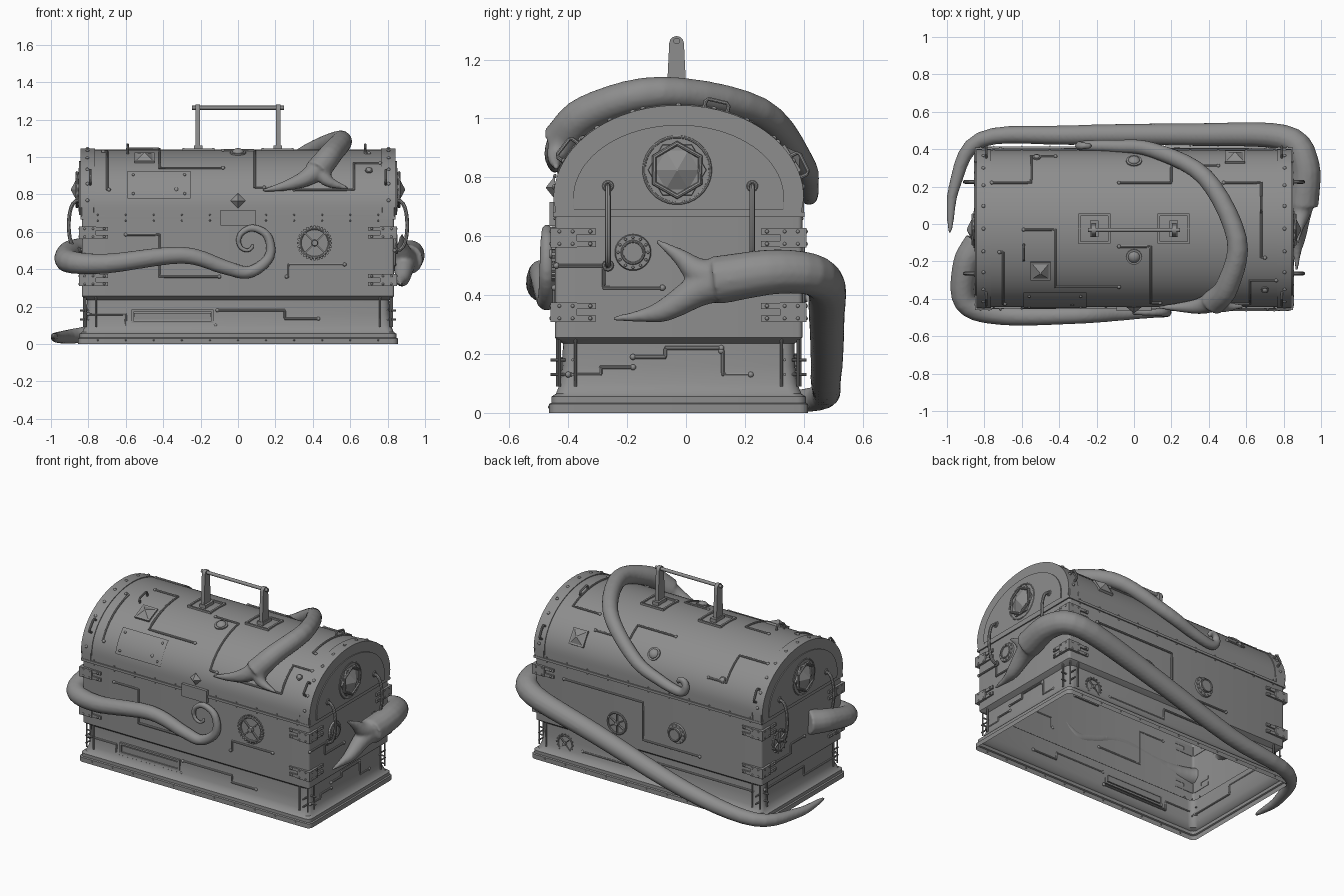
import bpy, bmesh
from math import sin, cos, pi, acos, radians, tau
from mathutils import Matrix, Vector as V

if "Cube" in bpy.data.objects:
    bpy.data.objects.remove(bpy.data.objects["Cube"])

CY, HX, HY, LZ, LB = -.025, .835, .42, .73, .31   # chest centre/half sizes, lid ellipse
SIGNS = (-1, 1)
move = lambda *p: Matrix.Translation(p)
spin = lambda a: Matrix.Rotation(a, 4, 'Z')
iron = bpy.data.materials.new('dark_iron')
iron.diffuse_color = (.27, .27, .27, 1)
iron.use_nodes = True
iron.node_tree.nodes["Principled BSDF"].inputs["Base Color"].default_value = iron.diffuse_color

def finish(name, bm, angle=35):
    bmesh.ops.recalc_face_normals(bm, faces=bm.faces)
    for f in bm.faces:
        f.smooth = True
    me = bpy.data.meshes.new(name)
    bm.to_mesh(me)
    bm.free()
    me.set_sharp_from_angle(angle=radians(angle))
    me.materials.append(iron)
    ob = bpy.data.objects.new(name, me)
    bpy.context.collection.objects.link(ob)
    return ob

def frame(p, x, z):
    x, z = V(x).normalized(), V(z).normalized()
    return move(*p) @ Matrix((x, z.cross(x), z)).transposed().to_4x4()

def at(side, a, b, d=0):
    """Frame on a chest face, local z pointing outward."""
    if side == 'front': return frame((a, CY - HY - d, b), (1, 0, 0), (0, -1, 0))
    if side == 'back': return frame((a, CY + HY + d, b), (-1, 0, 0), (0, 1, 0))
    if side == 'right': return frame((HX + d, a, b), (0, 1, 0), (1, 0, 0))
    if side == 'left': return frame((-HX - d, a, b), (0, -1, 0), (-1, 0, 0))
    t = acos(max(-1, min(1, (CY - b) / HY)))          # lid: a = x, b = y
    n = V((0, -cos(t) / HY, sin(t) / LB)).normalized()
    return frame(V((a, CY - HY * cos(t), LZ + LB * sin(t))) + n * d, (1, 0, 0), n)

def box(bm, M, sx, sy, sz):
    bmesh.ops.create_cube(bm, size=1, matrix=M @ Matrix.Diagonal((sx, sy, sz, 1)))

def cyl(bm, M, r1, r2, h, n=24):
    bmesh.ops.create_cone(bm, cap_ends=True, segments=n, radius1=r1, radius2=r2, depth=h, matrix=M @ move(0, 0, h / 2))

def dome(bm, M, r, h, n=8):
    bmesh.ops.create_uvsphere(bm, u_segments=n, v_segments=max(6, n // 2), radius=1, matrix=M @ Matrix.Diagonal((r, r, h, 1)))

def bridge(bm, A, B, closed=True):
    for k in range(len(A) if closed else len(A) - 1):
        j = (k + 1) % len(A)
        bm.faces.new((A[k], A[j], B[j], B[k]))

def tube(bm, pts, radii, n=8, closed=False):
    m, rings, side = len(pts), [], None
    for i, p in enumerate(pts):
        a = pts[i - 1] if i or closed else p
        b = pts[(i + 1) % m] if i < m - 1 or closed else p
        t = (b - a).normalized()
        side = t.orthogonal() if side is None else side - t * side.dot(t)
        side.normalize()
        up = t.cross(side)
        r = radii[i] if isinstance(radii, list) else radii
        rings.append([bm.verts.new(p + (side * cos(tau * k / n) + up * sin(tau * k / n)) * r) for k in range(n)])
    for i in range(m if closed else m - 1):
        bridge(bm, rings[i], rings[(i + 1) % m])
    if not closed:
        bm.faces.new(rings[0])
        bm.faces.new(rings[-1])

def ring(bm, M, R, r, n=32, h=0):
    tube(bm, [M @ V((R * cos(tau * i / n), R * sin(tau * i / n), h)) for i in range(n)], r, 8, True)

# base and body: one open-bottomed loft of rounded rectangles, rows of (z, outset, corner radius)
bm, prev = bmesh.new(), None
for z, o, r in ((0, .02, .03), (.03, .02, .03), (.034, .012, .03), (.055, .012, .03), (.065, -.003, .04), (.1, -.017, .04),
                (.16, -.025, .04), (.235, -.027, .04), (.25, -.006, .015), (.256, 0, .015), (.69, 0, .015)):
    loop = []
    for q, (sx, sy) in enumerate(((1, 1), (-1, 1), (-1, -1), (1, -1))):
        for k in range(5):
            a = (q + k / 4) * pi / 2
            loop.append(bm.verts.new((sx * (HX + o - r) + r * cos(a), CY + sy * (HY + o - r) + r * sin(a), z)))
    if prev:
        bridge(bm, prev, loop)
    prev = loop
finish('chest_body', bm)

# domed lid, raised end bands, end panels
def arch(name, x0, x1, grow, z0, bev):
    bm = bmesh.new()
    arc = [(-(HY + grow) * cos(pi * k / 40), LZ + (LB + grow) * sin(pi * k / 40)) for k in range(41)]
    prof = [(arc[0][0], z0)] + arc + [(arc[-1][0], z0)]
    A, B = [[bm.verts.new((x, CY + y, z)) for y, z in prof] for x in (x0, x1)]
    bridge(bm, A, B, False)
    caps = [bm.faces.new(A), bm.faces.new(B)]
    bmesh.ops.bevel(bm, geom=[e for c in caps for e in c.edges if not e.is_boundary], offset=bev, segments=2, affect='EDGES')
    finish(name, bm)
arch('lid', -HX, HX, 0, .68, .01)
for s, nm in ((-1, 'left'), (1, 'right')):
    arch(nm + '_lid_band', s * .765, s * .843, .005, .68, .008)
    arch(nm + '_end_panel', s * .8, s * .849, -.062, .69, .003)

# seam strip around the lid joint
bm = bmesh.new()
for s in SIGNS:
    box(bm, move(0, CY + s * HY, .674), 1.68, .014, .016)
    box(bm, move(s * HX, CY, .674), .016, .85, .016)
finish('seam_strip', bm)

# rivets on bands, seam and foot
bm = bmesh.new()
for k in range(11):
    for s in SIGNS:
        dome(bm, at('lid', s * .805, CY - HY * cos(.12 + .29 * k), .006), .01, .007)
    for side in ('front', 'back'):
        for z, d in ((.02, .019), (.66, 0), (.69, 0)):
            dome(bm, at(side, (k - 5) * .15, z, d), .005, .005)
finish('rivets', bm)

# corner clamps (wrapped plates with a buckle), base rods and side pegs
bm = bmesh.new()
for sx in SIGNS:
    for sy in SIGNS:
        for z in (.342, .595):
            for face, u, w in (('front' if sy < 0 else 'back', sx * .85, sx), ('right' if sx > 0 else 'left', CY + sy * .435, sy)):
                box(bm, at(face, u - w * .045, z, .006), .09, .065, .018)
                for dz in (-.021, .021):
                    box(bm, at(face, u - w * .08, z + dz, .004), .15, .02, .012)
                    for k in (.03, .075, .135):
                        dome(bm, at(face, u - w * k, z + dz, .012), .007, .007)
        for x, y in ((.76, .412), (.825, .35), (.815, .405)):
            cyl(bm, move(sx * x, CY + sy * y, .09), .005, .005, .17, 8)
        for z in (.13, .18):
            cyl(bm, frame((sx * .8, CY + sy * .36, z), (0, 1, 0), (sx, 0, 0)), .005, .005, .045, 8)
            cyl(bm, frame((sx * .8, CY + sy * .385, z), (1, 0, 0), (0, sy, 0)), .005, .005, .05, 8)
finish('corner_clamps', bm)

# carrying handle with socket frames
bm = bmesh.new()
for s in SIGNS:
    for d in SIGNS:
        box(bm, move(s * .212 + d * .08, CY, 1.038), .012, .16, .02)
        box(bm, move(s * .212, CY + d * .075, 1.036), .17, .012, .02)
    box(bm, move(s * .212, CY, 1.045), .045, .09, .03)
    side = [(-.036, 1.03), (.036, 1.03)] + [(.025 * cos(k * pi / 6), 1.255 + .025 * sin(k * pi / 6)) for k in range(7)]
    A, B = [[bm.verts.new((s * .215 + dx, y - .032, z)) for y, z in side] for dx in (-.012, .012)]
    bm.faces.new(A)
    bm.faces.new(B)
    bridge(bm, A, B)
cyl(bm, frame((-.245, -.032, 1.263), (0, 1, 0), (1, 0, 0)), .011, .011, .49, 12)
finish('carry_handle', bm)

# hexagonal gems and curved grab pipes on both ends
for side in ('left', 'right'):
    bm = bmesh.new()
    M = at(side, -.03, .825, .012) @ spin(pi / 6)
    ring(bm, M, .113, .006)
    cyl(bm, M, .1, .098, .012, 6)
    ring(bm, M, .09, .009, 6, .014)
    cyl(bm, M @ move(0, 0, .01), .08, .004, .036, 6)
    finish(side + '_hex_gem', bm, 20)
    bm = bmesh.new()
    for y in (-.265, .225):
        tube(bm, [at(side, y, .635 - .135 * cos(pi * k / 12), .07 * abs(sin(pi * k / 12)) ** .6).translation for k in range(13)], .01)
        for z in (.5, .77):
            ring(bm, at(side, y, z, .014), .014, .006, 16)
    finish(side + '_grab_pipes', bm)

# round fittings: gear wheels and port rings
def wheel(name, M, R, teeth, spokes):
    bm = bmesh.new()
    ring(bm, M, R * .85, R * .08, 32, .004)
    cyl(bm, M, R * .2, R * .16, .018, 16)
    for k in range(teeth):
        box(bm, M @ spin(tau * k / teeth) @ move(R * .95, 0, .005), R * .14, R * .12, .012)
    for k in range(spokes):
        box(bm, M @ spin(tau * (k + .5) / spokes) @ move(R * .45, 0, .005), R * .8, R * .08, .012)
    finish(name, bm)
wheel('front_gear', at('front', .41, .54), .092, 28, 4)
wheel('back_valve_wheel', at('back', .23, .39), .08, 0, 6)
wheel('left_valve_wheel', at('left', .215, .49), .075, 14, 6)
wheel('back_base_gear', at('back', .63, .14, -.025), .06, 16, 4)
for nm, M, R, h in (('right_port', at('right', -.18, .545), .062, .014), ('back_port', at('back', -.21, .44), .066, .03)):
    bm = bmesh.new()
    cyl(bm, M, R, R * .95, .01, 32)
    ring(bm, M, R * .6, R * .08, 24, h)
    cyl(bm, M, R * .62, R * .58, h)
    for k in range(12):
        dome(bm, M @ spin(tau * k / 12) @ move(R * .82, 0, .01), .005, .004)
    finish(nm, bm)

# curved lid plate with corner rivets
bm = bmesh.new()
rows = [[bm.verts.new(at('lid', x, CY - HY * cos(.15 + k / 16), .009).translation) for x in (-.59, -.255)] for k in range(9)]
for a, b in zip(rows, rows[1:]):
    bridge(bm, a, b, False)
bmesh.ops.solidify(bm, geom=bm.faces[:], thickness=.012)
for x in (-.56, -.285):
    for t in (.23, .57):
        dome(bm, at('lid', x, CY - HY * cos(t), .012), .008, .006)
finish('lid_front_plate', bm)

# lid studs, domes and little brackets
bm = bmesh.new()
for x, y in ((-.5, -.25), (.54, .355)):
    M = at('lid', x, y)
    box(bm, M, .105, .105, .02)
    cyl(bm, M @ move(0, 0, .01) @ spin(pi / 4), .06, .004, .025, 4)
for x, y, r in ((0, -.175, .042), (0, .335, .042), (-.52, .355, .022), (.7, -.35, .02), (-.33, -.425, .015)):
    cyl(bm, at('lid', x, y), r, r, .008)
    dome(bm, at('lid', x, y, .006), r * .75, r * .5, 16)
for x, y in ((-.59, -.15), (.68, .1), (.79, -.39), (.79, .37), (-.79, .37), (-.79, -.39)):
    M = at('lid', x, y) @ spin(pi / 2)
    tube(bm, [M @ V((s * u, 0, h)) for s, u, h in ((-1, .04, 0), (-1, .04, .025), (-1, .032, .034), (1, .032, .034), (1, .04, .025), (1, .04, 0))], .007)
finish('lid_fittings', bm, 25)

# front latch, diamond stud and vent slot
bm = bmesh.new()
box(bm, at('front', 0, .675, .004), .185, .082, .03)
cyl(bm, at('front', 0, .765), .04, .002, .03, 4)
finish('front_latch', bm, 20)
bm = bmesh.new()
for s in SIGNS:
    box(bm, at('front', -.35, .148 + s * .03, -.02), .44, .012, .016)
    box(bm, at('front', -.35 + s * .214, .148, -.02), .012, .07, .016)
box(bm, at('front', -.35, .148, -.022), .41, .036, .014)
finish('base_vent_slot', bm)

# surface pipes: each runs along, steps across at 'mid', then runs on
def pipe(side, a0, b0, mid, a1, b1, d=.003, r=.0065):
    bm, path, way = bmesh.new(), [], [(a0, b0), (mid, b0), (mid, b1), (a1, b1)]
    for (a, b), (c, e) in zip(way, way[1:]):          # subdivided to follow the curved lid
        path += [at(side, a + (c - a) * k / 8, b + (e - b) * k / 8, d).translation for k in range(8)]
    path.append(at(side, a1, b1, d).translation)
    tube(bm, path, r)
    for a, b in (way[0], way[-1]):
        dome(bm, at(side, a, b, d), r * 1.6, r * 1.4, 10)
    finish(side + '_pipe', bm)
pipe('front', -.6, .585, -.42, -.1, .36)
pipe('front', .26, .36, .27, .57, .425)
pipe('right', -.44, .5, -.28, -.08, .425)
pipe('left', .38, .36, .09, -.05, .42)
pipe('back', .62, .58, .04, -.38, .33)
for side, a0, b0, mid, a1, b1 in (('front', -.8, .16, -.6, -.12, .1), ('front', -.11, .18, .25, .43, .135), ('right', -.4, .13, -.29, -.18, .155),
                                  ('right', -.18, .19, -.07, .12, .22), ('right', .12, .21, .125, .22, .13),
                                  ('left', -.4, .14, -.08, .33, .2), ('back', .5, .12, .08, -.75, .19)):
    pipe(side, a0, b0, mid, a1, b1, -.023)
pipe('lid', -.76, .22, -.55, -.42, .36)
pipe('lid', -.59, -.03, -.42, -.08, -.335)
pipe('lid', -.08, -.12, .09, .14, -.42)
pipe('lid', -.08, .22, .2, .45, .31)
pipe('lid', .48, .22, .68, .7, -.18)
pipe('lid', -.72, -.15, -.7, -.69, -.425)
pipe('lid', .3, -.425, .62, .76, -.3)

# tentacles: tapered splines with spiral tips, fused by a voxel remesh
def curl(x, y, z, R, turns, n=9):
    """Spiral in the front plane, starting below its centre."""
    out = []
    for k in range(n):
        a, q = tau * turns * k / (n - 1) - pi / 2, R * ((1 - k / n) ** 1.5 + .08)
        out.append((x + q * cos(a), y, z + q * sin(a)))
    return out

def strand(bm, pts, r0, r1, power=1):
    s = [V(p) for p in pts]
    n = len(s) - 1
    s = [2 * s[0] - s[1]] + s + [2 * s[-1] - s[-2]]
    path, radii = [], []
    for i in range(n * 5 + 1):
        j = min(i // 5, n - 1)
        t = i / 5 - j
        a, b, c, d = s[j:j + 4]
        path.append(.5 * (2 * b + (c - a) * t + (2 * a - 5 * b + 4 * c - d) * t * t + (3 * b - a - 3 * c + d) * t ** 3))
        radii.append(r1 + (r0 - r1) * max(0, 1 - i / (5 * n)) ** power)
    tube(bm, path, radii, 14)

def fuse(name, bm):
    ob = finish(name, bm, 60)
    m = ob.modifiers.new('fuse', 'REMESH')
    m.mode, m.voxel_size, m.use_smooth_shade = 'VOXEL', .009, True
    m = ob.modifiers.new('soften', 'SMOOTH')
    m.factor, m.iterations = .5, 6

bm = bmesh.new()
strand(bm, [(.42, -.425, .92), (.5, -.33, 1.02), (.55, -.08, 1.088), (.38, .25, 1.025), (.1, .395, .85), (-.1, .415, .77)]
       + curl(-.25, .418, .795, .055, -.85, 6), .07, .013, 1.5)
palm = (.45, -.4, .95)
strand(bm, [palm, (.36, -.437, .885), (.25, -.445, .845), (.13, -.445, .82)], .064, .008)
strand(bm, [palm, (.475, -.44, .875), (.59, -.44, .83)], .06, .008)
fuse('lid_tentacle', bm)

bm = bmesh.new()
strand(bm, [(-.83, -.1, .49), (-.9, -.22, .48), (-.9, -.42, .44), (-.7, -.488, .43), (-.3, -.488, .475), (-.07, -.478, .41)]
       + curl(.06, -.472, .535, .14, 1.25), .08, .011, 2)
fuse('front_tentacle', bm)

bm = bmesh.new()
strand(bm, [(.905, .1, .45), (.915, .32, .48), (.8, .463, .45), (.32, .478, .32), (-.35, .475, .12), (-.82, .45, .05),
            (-.96, .2, .035), (-.985, -.05, .045)], .083, .008, .6)
palm = (.905, .16, .457)
strand(bm, [palm, (.89, .05, .475), (.88, -.02, .53), (.875, -.1, .585)], .076, .008, 1.1)
strand(bm, [palm, (.89, .05, .42), (.88, -.07, .35), (.872, -.15, .33), (.87, -.25, .32)], .076, .008, 1.1)
fuse('back_tentacle', bm)
